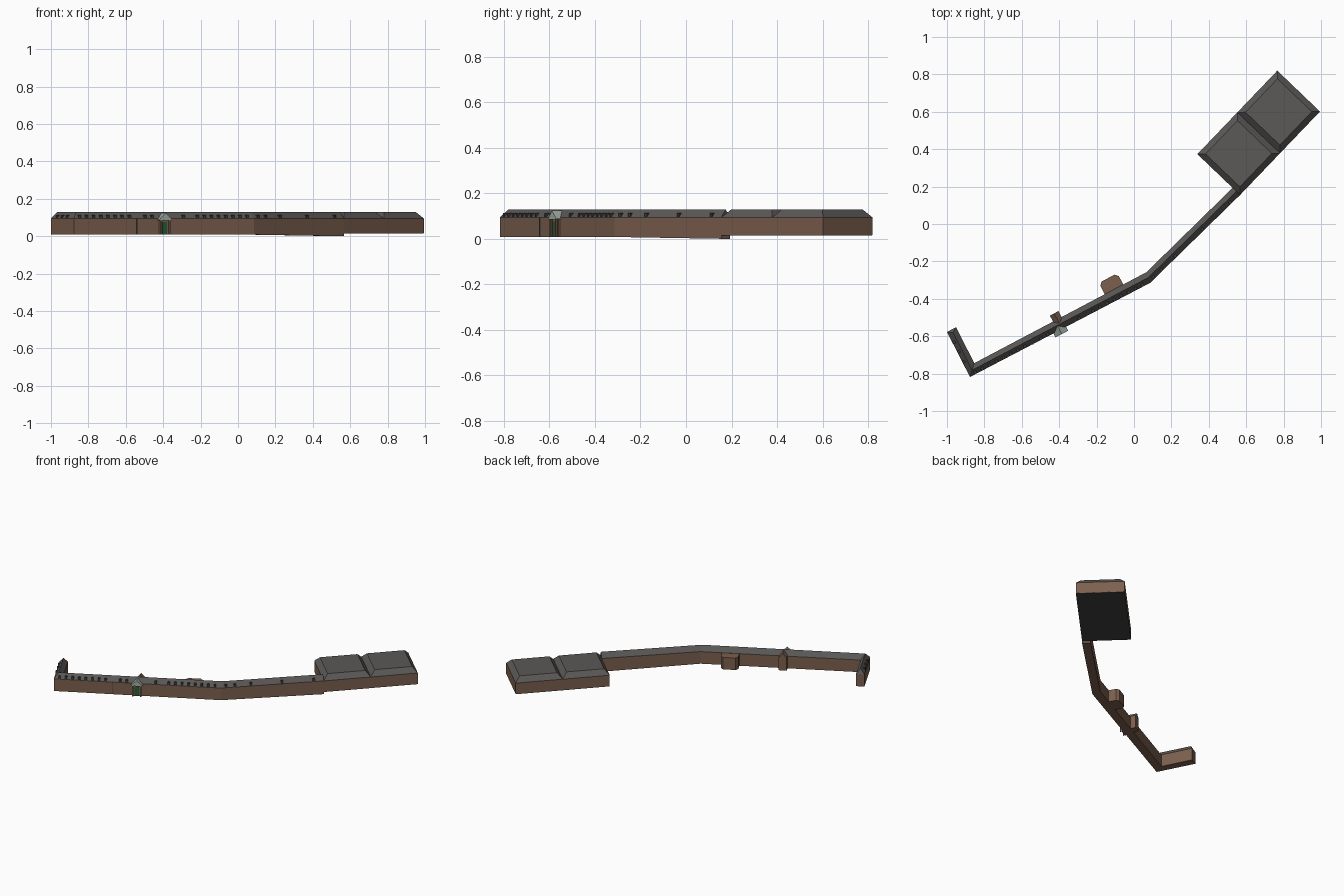
import bpy, bmesh
from mathutils import Vector

if "Cube" in bpy.data.objects:
    bpy.data.objects.remove(bpy.data.objects["Cube"])

EAVE, TOP = 0.094, 0.129


def material(name, rgb):
    m = bpy.data.materials.new(name)
    m.diffuse_color = (*rgb, 1)
    m.use_nodes = True
    m.node_tree.nodes["Principled BSDF"].inputs["Base Color"].default_value = m.diffuse_color
    return m


BRICK = material("brick", (0.20, 0.115, 0.075))
SLATE = material("slate", (0.105, 0.10, 0.095))
DARK = material("dark_slate", (0.05, 0.05, 0.05))
PALE = material("pale_stone", (0.36, 0.42, 0.37))
GREEN = material("green_paint", (0.02, 0.10, 0.04))


def build(name, parts, mat):
    """One flat-shaded object from (verts, faces) pairs."""
    bm = bmesh.new()
    for verts, faces in parts:
        vs = [bm.verts.new(v) for v in verts]
        for f in faces:
            bm.faces.new([vs[i] for i in f])
    bmesh.ops.recalc_face_normals(bm, faces=bm.faces)
    me = bpy.data.meshes.new(name)
    bm.to_mesh(me)
    bm.free()
    me.materials.append(mat)
    ob = bpy.data.objects.new(name, me)
    bpy.context.collection.objects.link(ob)
    return ob


def loft(a, b):
    """Closed solid between two matching rings."""
    n = len(a)
    faces = [[i, (i + 1) % n, n + (i + 1) % n, n + i] for i in range(n)]
    return list(a) + list(b), faces + [list(range(n)), list(range(n, 2 * n))]


class Frame:
    """u runs along a wall, v points out of it, z is up."""

    def __init__(self, a, b, x=None):
        a, b = Vector(a), Vector(b)
        self.u = (b - a).normalized()
        self.v = Vector((self.u.y, -self.u.x))
        self.o = a if x is None else a + (b - a) * ((x - a.x) / (b.x - a.x))

    def p(self, u, v, z):
        q = self.o + self.u * u + self.v * v
        return Vector((q.x, q.y, z))

    def box(self, u0, u1, v0, v1, z0, z1):
        q = [(u0, v0), (u1, v0), (u1, v1), (u0, v1)]
        return loft([self.p(*c, z0) for c in q], [self.p(*c, z1) for c in q])

    def house(self, hw, v0, v1, z0, ze, zp):
        q = [(-hw, z0), (hw, z0), (hw, ze), (0, zp), (-hw, ze)]
        return loft([self.p(u, v0, z) for u, z in q], [self.p(u, v1, z) for u, z in q])


# Plan of the long bent wing: front line and courtyard line
outer = [(-1.0, -0.577), (-0.877, -0.818), (0.086, -0.315), (0.567, 0.155)]
inner = [(-0.951, -0.552), (-0.854, -0.744), (0.066, -0.258), (0.528, 0.194)]
base = [0.008, 0.008, 0.008, 0.0]

# Wing walls
rings = [[(*o, z), (*i, z), (*i, EAVE), (*o, EAVE)] for o, i, z in zip(outer, inner, base)]
verts = [v for r in rings for v in r]
faces = [[4 * s + k, 4 * s + (k + 1) % 4, 4 * s + 4 + (k + 1) % 4, 4 * s + 4 + k]
         for s in range(3) for k in range(4)]
build("wing_walls", [(verts, faces + [[0, 1, 2, 3], [12, 13, 14, 15]])], BRICK)

# Wing roof: pitched, hipped at the free end
verts = []
for s, (o, i) in enumerate(zip(outer, inner)):
    mid = (Vector(o) + Vector(i)) / 2
    if s == 0:
        mid += (Vector(outer[1]) - Vector(outer[0])).normalized() * 0.018
    verts += [(*o, EAVE), (mid.x, mid.y, TOP), (*i, EAVE)]
faces = [[3 * s + k, 3 * s + (k + 1) % 3, 3 * s + 3 + (k + 1) % 3, 3 * s + 3 + k]
         for s in range(3) for k in range(3)]
build("wing_roof", [(verts, faces + [[0, 1, 2], [9, 10, 11]])], SLATE)

# Two square hall blocks with flat-topped sloping roofs
hall = Frame((0.567, 0.155), (0.995, 0.602))
L, W, INSET = 0.618, 0.316, 0.031
build("hall_walls", [hall.box(0, L, -W, 0, 0.016, EAVE)], BRICK)
build("hall_floor", [hall.box(0.001, L - 0.001, -W + 0.001, -0.001, 0.0145, 0.017)], DARK)
roofs = []
for u0, u1 in ((0, L / 2), (L / 2, L)):
    def ring(d, z):
        return [hall.p(u0 + d, -d, z), hall.p(u1 - d, -d, z),
                hall.p(u1 - d, -W + d, z), hall.p(u0 + d, -W + d, z)]
    roofs.append(loft(ring(0, EAVE), ring(INSET, TOP)))
build("hall_roofs", roofs, SLATE)

# Dormers along the eaves of each wing section
rows = [
    (0, [-0.97, -0.944, -0.917]),
    (1, [-0.845 + 0.038 * i for i in range(8)] + [-0.495, -0.457, -0.29]
        + [-0.215 + 0.038 * i for i in range(8)]),
    (2, [0.11, 0.152, 0.227, 0.372, 0.52]),
]
dormers = []
for s, xs in rows:
    for x in xs:
        f = Frame(outer[s], outer[s + 1], x)
        dormers.append(f.box(-0.007, 0.007, -0.018, -0.001, EAVE + 0.002, 0.114))
build("dormers", dormers, DARK)

# Entrance porch: brick bay, posts, door and pale gable
porch = Frame(outer[1], outer[2], -0.397)
build("porch_bay", [porch.box(-0.028, 0.028, -0.01, 0.008, 0.008, 0.088)], BRICK)
build("porch_posts", [porch.box(u - 0.004, u + 0.004, 0.012, 0.02, 0.008, 0.088)
                      for u in (-0.026, 0.026)], BRICK)
build("porch_door", [porch.box(-0.014, 0.014, 0, 0.011, 0.01, 0.076)], GREEN)
build("porch_gable", [porch.house(0.038, -0.03, 0.024, 0.085, 0.089, 0.124)], PALE)

# Downpipe on the front wall
pipe = Frame(outer[1], outer[2], -0.54)
build("downpipe", [pipe.box(-0.002, 0.002, -0.002, 0.003, 0.01, EAVE)], DARK)

# Gabled stair annex on the courtyard side
stair = Frame(inner[1], inner[2], -0.41)
build("stair_annex", [stair.house(0.026, -0.036, 0.02, 0.008, 0.098, 0.127)], BRICK)

# Flat-roofed annex with clipped corners
annex = Frame(inner[1], inner[2], -0.107)
plan = [(-0.056, 0.01), (0.056, 0.01), (0.056, -0.05),
        (0.04, -0.068), (-0.04, -0.068), (-0.056, -0.05)]
build("courtyard_annex", [loft([annex.p(u, v, 0.008) for u, v in plan],
                               [annex.p(u, v, 0.093) for u, v in plan])], BRICK)
